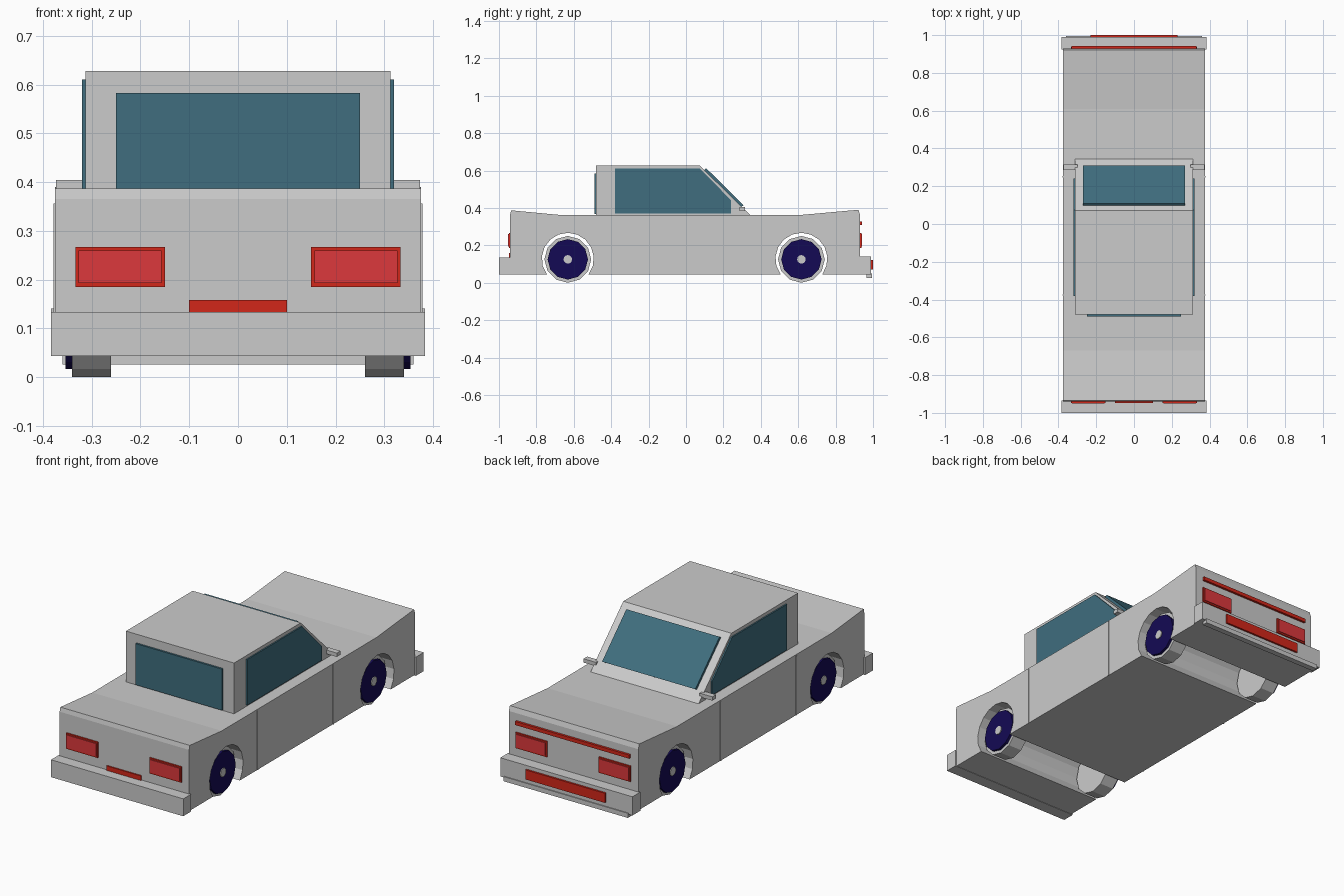
import bpy, bmesh, math

if "Cube" in bpy.data.objects:
    bpy.data.objects.remove(bpy.data.objects["Cube"])

def material(name, rgb):
    m = bpy.data.materials.new(name)
    m.diffuse_color = (*rgb, 1)
    m.use_nodes = True
    m.node_tree.nodes["Principled BSDF"].inputs["Base Color"].default_value = m.diffuse_color
    return m

GLASS = material("glass_blue", (0.05, 0.155, 0.21))
RED = material("light_red", (0.65, 0.02, 0.01))
LENS = material("lens_red", (0.72, 0.04, 0.045))
NAVY = material("wheel_navy", (0.007, 0.003, 0.09))

def finish(name, bm, mat=None, mirror=False):
    bmesh.ops.recalc_face_normals(bm, faces=bm.faces)
    me = bpy.data.meshes.new(name)
    bm.to_mesh(me)
    bm.free()
    ob = bpy.data.objects.new(name, me)
    bpy.context.collection.objects.link(ob)
    if mat:
        me.materials.append(mat)
    if mirror:
        mod = ob.modifiers.new("mirror", 'MIRROR')
        mod.use_axis = (True, False, False)
    return ob

def prism(name, profile, x0, x1, mat=None, mirror=False):
    """Extrude a (y, z) outline from x0 to x1."""
    bm = bmesh.new()
    face = bm.faces.new([bm.verts.new((x0, y, z)) for y, z in profile])
    res = bmesh.ops.extrude_face_region(bm, geom=[face])
    verts = [v for v in res["geom"] if isinstance(v, bmesh.types.BMVert)]
    bmesh.ops.translate(bm, verts=verts, vec=(x1 - x0, 0, 0))
    return finish(name, bm, mat, mirror)

def box(name, x, y, z, mat=None, mirror=False):
    pts = [(y[0], z[0]), (y[1], z[0]), (y[1], z[1]), (y[0], z[1])]
    return prism(name, pts, x[0], x[1], mat, mirror)

def disc(name, y, z, r, x0, x1, mat=None, sides=12):
    """Low-poly wheel part on both sides, with a vertex at the bottom."""
    pts = [(y + r * math.sin(2 * math.pi * i / sides),
            z - r * math.cos(2 * math.pi * i / sides)) for i in range(sides)]
    return prism(name, pts, x0, x1, mat, True)

AXLES = {"front": -0.632, "back": 0.617}
BASE = 0.045

# Body: side outline with wheel arches running right through
outline = [(-0.94, BASE)]
arch_r, arch_z = 0.139, 0.128
dip = math.asin((arch_z - BASE) / arch_r)
for cy in AXLES.values():
    for i in range(13):
        a = math.pi + dip - (math.pi + 2 * dip) * i / 12
        outline.append((cy + arch_r * math.cos(a), arch_z + arch_r * math.sin(a)))
outline += [(0.93, BASE), (0.93, 0.365), (0.922, 0.39), (0.61, 0.362),
            (-0.67, 0.362), (-0.935, 0.387), (-0.94, 0.365)]
prism("body", outline, -0.375, 0.375)

# Door seams
for label, y in (("front", -0.375), ("back", 0.25)):
    box(label + "_door_seam", (0.37, 0.378), (y - 0.003, y + 0.003), (BASE, 0.356), None, True)

# Cabin
prism("cabin", [(-0.48, 0.355), (0.35, 0.355), (0.072, 0.628), (-0.48, 0.628)], -0.313, 0.313)

# Windows
prism("side_window", [(-0.38, 0.37), (0.24, 0.37), (0.24, 0.442), (0.075, 0.61), (-0.38, 0.61)],
      0.31, 0.32, GLASS, True)
box("front_window", (-0.25, 0.25), (-0.49, -0.475), (0.367, 0.583), GLASS)
prism("sloped_windshield", [(0.095, 0.602), (0.295, 0.406), (0.309, 0.414), (0.108, 0.612)],
      -0.27, 0.27, GLASS)

# Mirrors
box("side_mirror", (0.30, 0.373), (0.285, 0.315), (0.384, 0.404), None, True)

# Bumpers
box("front_bumper", (-0.383, 0.383), (-1.0, -0.935), (0.043, 0.134))
box("back_bumper", (-0.383, 0.383), (0.925, 0.99), (0.043, 0.141))
box("back_bumper_lip", (-0.36, 0.36), (0.965, 0.995), (0.026, 0.05))

# Lamps at both ends
for end, s, y in (("front", -1, 0.935), ("back", 1, 0.925)):
    box(end + "_lamp_frame", (0.15, 0.333), (s * y, s * (y + 0.012)), (0.185, 0.267), RED, True)
    box(end + "_lamp_lens", (0.157, 0.327), (s * y, s * (y + 0.016)), (0.193, 0.26), LENS, True)
box("front_red_strip", (-0.1, 0.1), (-0.947, -0.935), (0.13, 0.158), RED)
box("back_upper_strip", (-0.33, 0.33), (0.925, 0.942), (0.308, 0.327), RED)
box("back_bumper_strip", (-0.23, 0.23), (0.985, 1.0), (0.072, 0.122), RED)

# Wheels
for label, y in AXLES.items():
    disc(label + "_tyre", y, 0.125, 0.125, 0.26, 0.34)
    disc(label + "_rim", y, 0.125, 0.108, 0.33, 0.354, NAVY)
    disc(label + "_hub_cap", y, 0.125, 0.023, 0.35, 0.358)
